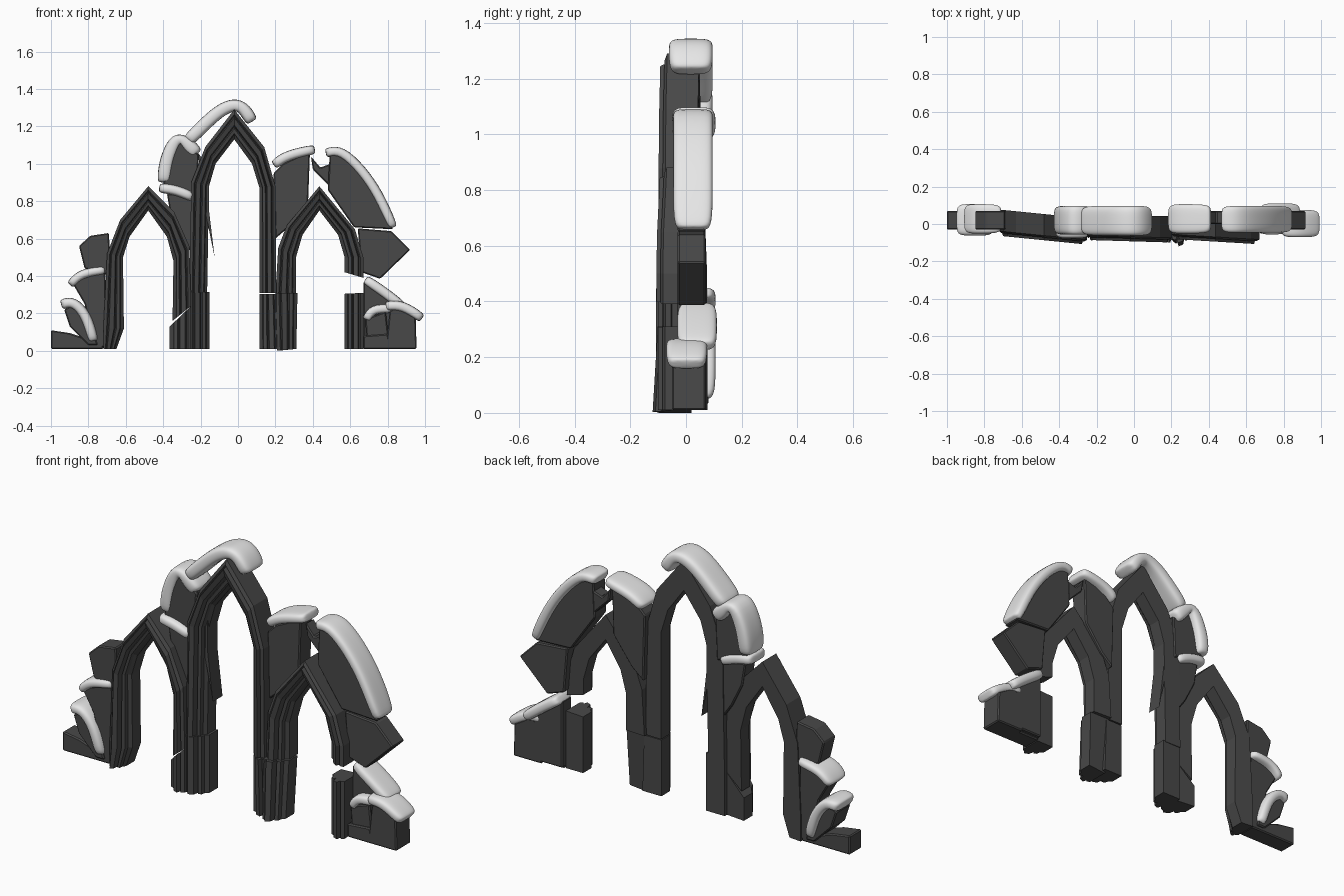
import bpy, bmesh
from mathutils import Vector

if "Cube" in bpy.data.objects:
    bpy.data.objects.remove(bpy.data.objects["Cube"])


def material(name, value):
    m = bpy.data.materials.new(name)
    m.use_nodes = True
    colour = (value, value, value, 1)
    m.diffuse_color = colour
    m.node_tree.nodes["Principled BSDF"].inputs["Base Color"].default_value = colour
    return m


STONE = material("dark stone", 0.065)
SNOW = material("white snow", 0.8)


def finish(name, bm, mat):
    bmesh.ops.recalc_face_normals(bm, faces=bm.faces)
    mesh = bpy.data.meshes.new(name)
    bm.to_mesh(mesh)
    bm.free()
    mesh.materials.append(mat)
    ob = bpy.data.objects.new(name, mesh)
    bpy.context.collection.objects.link(ob)
    return ob


def skin(name, rings, mat):
    """Join closed rings into a capped tube."""
    bm = bmesh.new()
    loops = [[bm.verts.new(p) for p in ring] for ring in rings]
    n = len(loops[0])
    for a, b in zip(loops, loops[1:]):
        for i in range(n):
            j = (i + 1) % n
            bm.faces.new((a[i], a[j], b[j], b[i]))
    bm.faces.new(loops[0])
    bm.faces.new(loops[-1])
    return finish(name, bm, mat)


# Moulding section: fraction from inner to outer edge, then depth
MOULDING = [(0, .055), (0, -.015), (.16, -.03), (.2, -.05), (.36, -.055),
            (.42, -.042), (.48, -.075), (.72, -.085), (.78, -.062),
            (.84, -.07), (1, -.06), (1, .055)]


def moulded(name, inner, outer, mid=0, skew=0, shift=0, lean=0):
    rings = []
    for (ix, iz), (ox, oz) in zip(inner, outer):
        ring = []
        for u, d in MOULDING:
            x, z = ix + (ox - ix) * u, iz + (oz - iz) * u
            ring.append((x, d + shift + skew * (x - mid) + lean * z, z))
        rings.append(ring)
    return skin(name, rings, STONE)


def block(name, outline, y0=-.03, y1=.07, bevel=.006):
    rings = [[(x, y, z) for x, z in outline] for y in (y0, y1)]
    ob = skin(name, rings, STONE)
    if bevel:
        mod = ob.modifiers.new("chipped edges", 'BEVEL')
        mod.width, mod.segments = bevel, 1
    return ob


def snow(name, path, thick, y0=-.06, y1=.1):
    """Soft rounded slab following a centre line."""
    pts = [Vector((x, 0, z)) for x, z in path]
    first, last = pts[0] - pts[1], pts[-1] - pts[-2]
    pts = [pts[0] + first.normalized() * .012] + pts + [pts[-1] + last.normalized() * .012]
    section = [(-1, -.5), (-.8, -1), (0, -1), (.8, -1), (1, -.5),
               (1, .5), (.8, 1), (0, 1), (-.8, 1), (-1, .5)]
    rings = []
    for i, p in enumerate(pts):
        t = (pts[min(i + 1, len(pts) - 1)] - pts[max(i - 1, 0)]).normalized()
        normal = Vector((-t.z, 0, t.x))
        k = .65 if i in (0, len(pts) - 1) else 1
        rings.append([p + normal * (b * thick * .54 * k)
                      + Vector((0, (y0 + y1) / 2 + a * k * (y1 - y0) * .51, 0))
                      for a, b in section])
    ob = skin(name, rings, SNOW)
    for f in ob.data.polygons:
        f.use_smooth = True
    ob.modifiers.new("soften", 'SUBSURF').levels = 2
    ob.modifiers["soften"].render_levels = 2


# Three pointed arches
moulded("left_arch",
        [(-.65, .01), (-.61, .12), (-.615, .5), (-.58, .61), (-.48, .75),
         (-.38, .61), (-.345, .48), (-.35, .16)],
        [(-.72, .01), (-.72, .12), (-.7, .52), (-.63, .7), (-.48, .88),
         (-.34, .74), (-.26, .56), (-.25, .24)], mid=-.5, skew=-.1)
moulded("middle_arch",
        [(-.165, .31), (-.155, .88), (-.12, 1), (-.02, 1.13),
         (.075, 1), (.115, .87), (.115, .31)],
        [(-.26, .31), (-.25, .9), (-.175, 1.09), (-.02, 1.29),
         (.14, 1.09), (.2, .88), (.205, .31)], skew=-.03, shift=-.008)
moulded("right_arch",
        [(.31, .31), (.31, .5), (.345, .62), (.435, .75),
         (.535, .62), (.57, .5), (.57, .42)],
        [(.2, .31), (.215, .55), (.26, .67), (.435, .88),
         (.625, .65), (.67, .5), (.67, .39)], mid=.45, skew=-.06, shift=-.01)

# Broken pier bases
moulded("left_pier_outer_base", [(-.365, .01), (-.365, .13)],
        [(-.25, .01), (-.25, .24)], mid=-.5, skew=-.1)
moulded("left_pier_inner_base", [(-.152, .01), (-.152, .315)],
        [(-.26, .01), (-.26, .31)], shift=-.005)
moulded("right_pier_inner_base", [(.115, .01), (.115, .305)],
        [(.225, .01), (.215, .305)], shift=-.015)
moulded("right_pier_outer_base", [(.312, .01), (.318, .31)],
        [(.21, 0), (.2, .31)], shift=-.035, lean=.06)
moulded("far_right_stub", [(.57, .01), (.57, .305)],
        [(.67, .01), (.67, .31)], shift=-.015)

# Masonry left standing around the arches
block("left_shoulder_stone", [(-.85, .56), (-.79, .615), (-.69, .63), (-.68, .4), (-.82, .44)])
block("left_wall_stone", [(-.89, .37), (-.71, .43), (-.7, .02), (-.77, .02), (-.82, .25)])
block("left_leaning_stone", [(-.93, .22), (-.86, .26), (-.8, .2), (-.75, .03), (-.8, .03), (-.9, .13)],
      -.04, .08)
block("left_ground_slab", [(-1, .11), (-.9, .095), (-.72, .035), (-.72, .01), (-1, .01)])
block("left_spandrel", [(-.38, .84), (-.23, .83), (-.23, .5), (-.3, .6), (-.36, .72)], -.04, .05)
block("upper_left_stone", [(-.4, .89), (-.36, 1.08), (-.3, 1.12), (-.21, 1.05), (-.22, .82)], -.045, .06)
block("split_sliver", [(-.215, 1.06), (-.155, .98), (-.155, .75), (-.125, .5), (-.17, .72)], -.03, .05, 0)
block("middle_spandrel", [(.19, .95), (.24, 1.0), (.385, 1.07), (.375, .8), (.27, .66), (.2, .6)])
block("bridging_stone", [(.39, 1.04), (.44, .98), (.495, 1.0), (.49, .88), (.4, .97)], .0, .07)
block("right_upper_wall", [(.48, .86), (.49, 1.05), (.56, 1.05), (.68, .92), (.83, .65), (.62, .66)])
block("right_loose_stone", [(.64, .655), (.82, .64), (.92, .54), (.76, .385), (.66, .42)])
block("right_rear_stone", [(.67, .37), (.84, .25), (.82, .02), (.67, .02)], -.01, .07)
block("right_corner_stone", [(.81, .21), (.85, .24), (.95, .18), (.955, .01), (.79, .01)], -.05, .07)
block("right_front_stone", [(.68, .17), (.79, .21), (.81, .03), (.69, .02)], -.04, .06)
block("right_ground_step", [(.67, .08), (.8, .09), (.82, .01), (.67, .01)], -.05, .05)

# Snow caps
snow("crown_snow", [(-.26, 1.13), (-.19, 1.2), (-.1, 1.285), (-.02, 1.32),
                    (.03, 1.3), (.07, 1.235)], .065, -.06, .095)
snow("upper_left_snow", [(-.395, .91), (-.385, 1.02), (-.33, 1.145), (-.285, 1.12), (-.225, 1.06)],
     .07, -.055, .095)
snow("left_ledge_snow", [(-.41, .87), (-.33, .86), (-.25, .825)], .05, -.075, .075)
snow("left_wall_snow", [(-.89, .36), (-.84, .415), (-.72, .43)], .045, -.05, .105)
snow("left_leaning_snow", [(-.935, .25), (-.88, .265), (-.81, .19), (-.775, .06)], .055, -.06, .105)
snow("middle_spandrel_snow", [(.2, 1.0), (.26, 1.045), (.4, 1.075)], .05, -.05, .105)
snow("right_wall_snow", [(.48, 1.06), (.55, 1.075), (.66, .97), (.75, .84), (.825, .67)], .05, -.045, .095)
snow("right_slope_snow", [(.69, .375), (.78, .315), (.87, .245)], .05, -.03, .11)
snow("right_corner_snow", [(.8, .24), (.88, .245), (.975, .18)], .05, -.07, .075)
snow("right_front_snow", [(.69, .175), (.72, .225), (.81, .225)], .045, -.055, .06)
